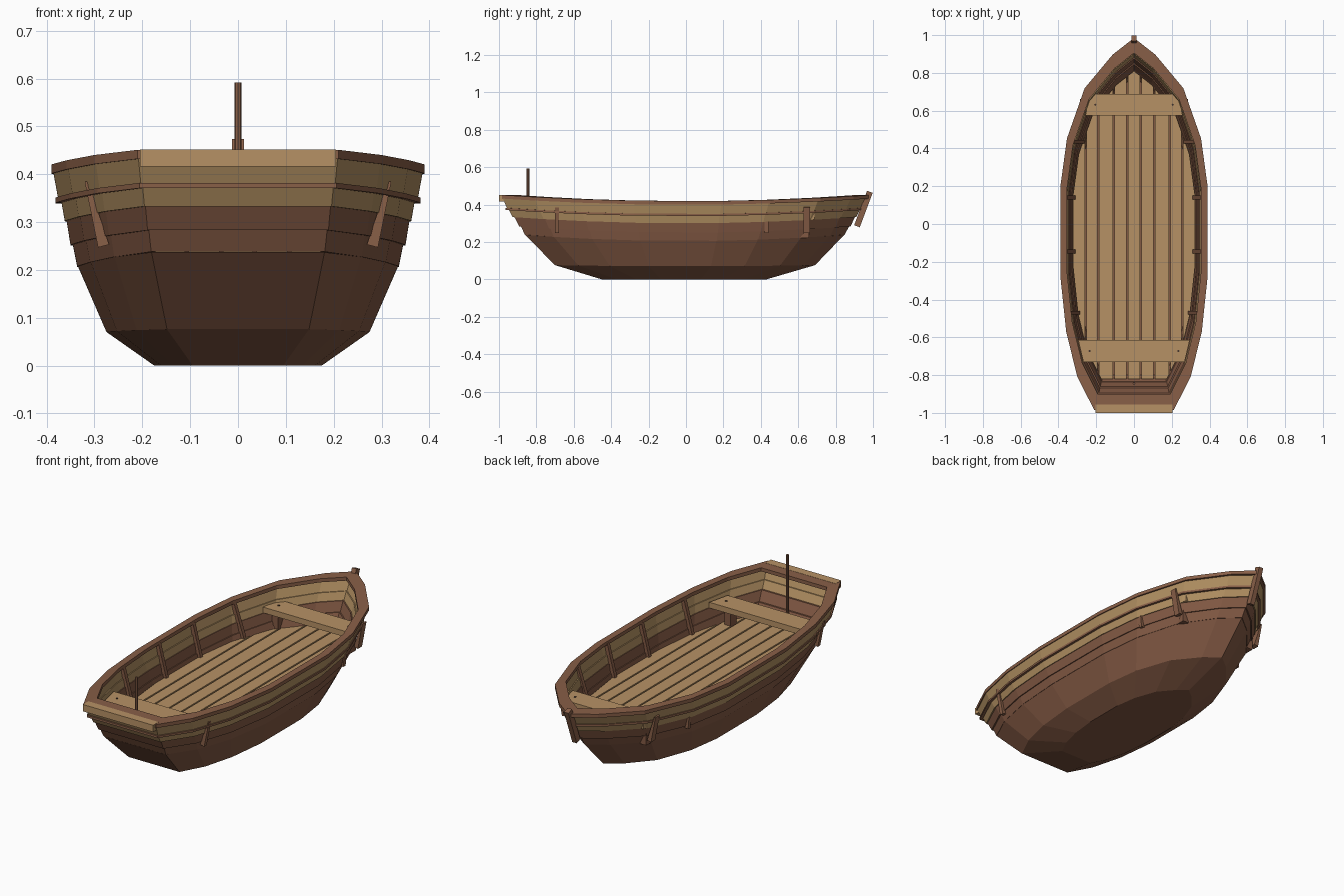
import bpy, bmesh, math
from mathutils import Vector

if "Cube" in bpy.data.objects:
    bpy.data.objects.remove(bpy.data.objects["Cube"])


def material(name, rgb):
    m = bpy.data.materials.new(name)
    m.diffuse_color = (*rgb, 1)
    m.use_nodes = True
    m.node_tree.nodes["Principled BSDF"].inputs["Base Color"].default_value = m.diffuse_color
    return m


TAN = material("light plank wood", (0.47, 0.285, 0.13))
OLIVE = material("upper strake wood", (0.44, 0.275, 0.12))
HULL = material("hull brown", (0.225, 0.10, 0.057))
RAIL = material("rail brown", (0.25, 0.115, 0.064))
NAIL = material("dark nail", (0.06, 0.035, 0.025))

# Plan shape of the boat: (position along length, share of half width)
PLAN = [(-1, .54), (-.82, .77), (-.58, .92), (-.28, 1), (.2, 1),
        (.46, .91), (.73, .67), (.91, .29), (1, 0)]


def ring(w, ys, yb, z, rise=0.033):
    """Horizontal loop from stern ys to bow yb, lifted at the ends."""
    side = [(f * w, ys + (t + 1) / 2 * (yb - ys), z + rise * t * t) for t, f in PLAN]
    return side + [(-x, y, zz) for x, y, zz in reversed(side[:-1])]


def half_width(t):
    for (a, fa), (b, fb) in zip(PLAN, PLAN[1:]):
        if t <= b:
            return fa + (fb - fa) * (t - a) / (b - a)
    return 0


def finish(name, bm, mat):
    bmesh.ops.recalc_face_normals(bm, faces=bm.faces)
    me = bpy.data.meshes.new(name)
    bm.to_mesh(me)
    bm.free()
    me.materials.append(mat)
    ob = bpy.data.objects.new(name, me)
    bpy.context.collection.objects.link(ob)
    return ob


def loft(name, rings, mat, closed=True):
    """Skin the loops; closed joins last to first, otherwise both ends are capped."""
    bm = bmesh.new()
    loops = [[bm.verts.new(p) for p in r] for r in rings]
    pairs = list(zip(loops, loops[1:]))
    if closed:
        pairs.append((loops[-1], loops[0]))
    else:
        bm.faces.new(loops[0])
        bm.faces.new(loops[-1])
    for a, b in pairs:
        for i in range(len(a)):
            j = (i + 1) % len(a)
            bm.faces.new((a[i], a[j], b[j], b[i]))
    return finish(name, bm, mat)


def bar(name, p, q, across, along, mat, taper=1.0):
    """Four sided bar from p to q; taper scales the p end."""
    bm = bmesh.new()
    p, q = Vector(p), Vector(q)
    d = (q - p).normalized()
    v = Vector((0, 1, 0)) if abs(d.y) < 0.2 else Vector((1, 0, 0))
    u = d.cross(v).normalized()
    ends = []
    for c, s in ((p, taper), (q, 1)):
        ends.append([bm.verts.new(c + u * a * across * s / 2 + v * b * along / 2)
                     for a, b in ((-1, -1), (1, -1), (1, 1), (-1, 1))])
    a, b = ends
    bm.faces.new(a)
    bm.faces.new(b)
    for i in range(4):
        j = (i + 1) % 4
        bm.faces.new((a[i], a[j], b[j], b[i]))
    return finish(name, bm, mat)


def prism(name, pts, z0, z1, mat):
    return loft(name, [[(x, y, z) for x, y in pts] for z in (z0, z1)], mat, False)


def cylinder(name, x, y, z0, z1, r, mat):
    pts = [(x + r * math.cos(i * math.pi / 4), y + r * math.sin(i * math.pi / 4)) for i in range(8)]
    return prism(name, pts, z0, z1, mat)


# Lower hull, with a recessed top under the floor
loft("lower_hull", [ring(.175, -.45, .43, 0, 0), ring(.275, -.70, .69, .07, .006),
                    ring(.335, -.86, .845, .207, .03), ring(.318, -.835, .82, .207, .03),
                    ring(.30, -.80, .78, .19, 0)], HULL, False)

# Thin strakes: bottom (width, stern, bow, z), then top
STRAKES = [
    ("lower_strake", (.336, -.861, .847, .205), (.346, -.885, .875, .255), HULL),
    ("middle_strake", (.350, -.892, .88, .25), (.359, -.92, .905, .305), HULL),
    ("upper_strake", (.362, -.927, .91, .30), (.370, -.95, .932, .345), OLIVE),
    ("top_strake", (.375, -.955, .937, .342), (.386, -.98, .968, .402), OLIVE),
]
for name, lo, hi, mat in STRAKES:
    inner = [(w - .016, ys + .025, yb - .03, z) for w, ys, yb, z in (hi, lo)]
    loft(name, [ring(*lo), ring(*hi), ring(*inner[0]), ring(*inner[1])], mat)

# Thin rubbing bead and the gunwale rail
loft("rubbing_bead", [ring(.381, -.966, .946, .338), ring(.381, -.966, .946, .349),
                      ring(.366, -.94, .92, .349), ring(.366, -.94, .92, .338)], RAIL)
loft("gunwale_rail", [ring(.39, -.985, .985, .399), ring(.39, -.985, .985, .418),
                      ring(.355, -.90, .905, .418), ring(.355, -.90, .905, .399)], RAIL)
prism("stern_board", [(-.205, -1), (.205, -1), (.205, -.955), (-.205, -.955)], .416, .452, TAN)

# Floor planks cut from the inner outline
EDGES = [-.33, -.255, -.19, -.107, -.035, .035, .107, .19, .255, .33]
for n, (a, b) in enumerate(zip(EDGES, EDGES[1:])):
    bm = bmesh.new()
    bm.faces.new([bm.verts.new((x, y, .218)) for x, y, z in ring(.322, -.82, .81, 0)])
    for co, no in ((a + .004, -1), (b - .004, 1)):
        bmesh.ops.bisect_plane(bm, geom=bm.verts[:] + bm.edges[:] + bm.faces[:],
                               plane_co=(co, 0, 0), plane_no=(no, 0, 0), clear_outer=True)
    top = bmesh.ops.extrude_face_region(bm, geom=bm.faces[:])["geom"]
    bmesh.ops.translate(bm, vec=(0, 0, .02),
                        verts=[v for v in top if isinstance(v, bmesh.types.BMVert)])
    finish(f"floor_plank_{n + 1}", bm, TAN)

# Seats with nails and short legs: y range and half widths at each edge
for name, y0, y1, w0, w1, xn in (("stern_seat", -.73, -.615, .268, .295, .235),
                                 ("bow_seat", .575, .688, .257, .235, .205)):
    prism(name, [(-w0, y0), (w0, y0), (w1, y1), (-w1, y1)], .32, .35, TAN)
    ym = (y0 + y1) / 2
    for s in (-1, 1):
        cylinder(name + "_nail", s * xn, ym, .345, .353, .006, NAIL)
        bar(name + "_leg", (s * .21, ym, .22), (s * .21, ym, .325), .035, .05, HULL)

for s in (-1, 1):
    # Inner ribs leaning along the sides
    for y in (-.47, -.145, .14, .435):
        bar("rib", (s * .318 * half_width(y / .82), y, .225),
            (s * .365 * half_width(y / .94), y, .405), .022, .02, HULL)
    # Wedge brackets outside the hull
    for y, xt, zt, xb, wide in ((-.69, .317, .385, .281, .02), (.645, .282, .385, .248, .035),
                                (.43, .322, .31, .308, .02)):
        bar("side_bracket", (s * xt, y, zt), (s * xb, y, .25), .024, wide, RAIL, .3)

# Bow stem and stern pole
bar("bow_stem", (0, .983, .468), (0, .914, .284), .032, .026, RAIL)
cylinder("stern_pole", 0, -.845, .24, .592, .007, RAIL)
